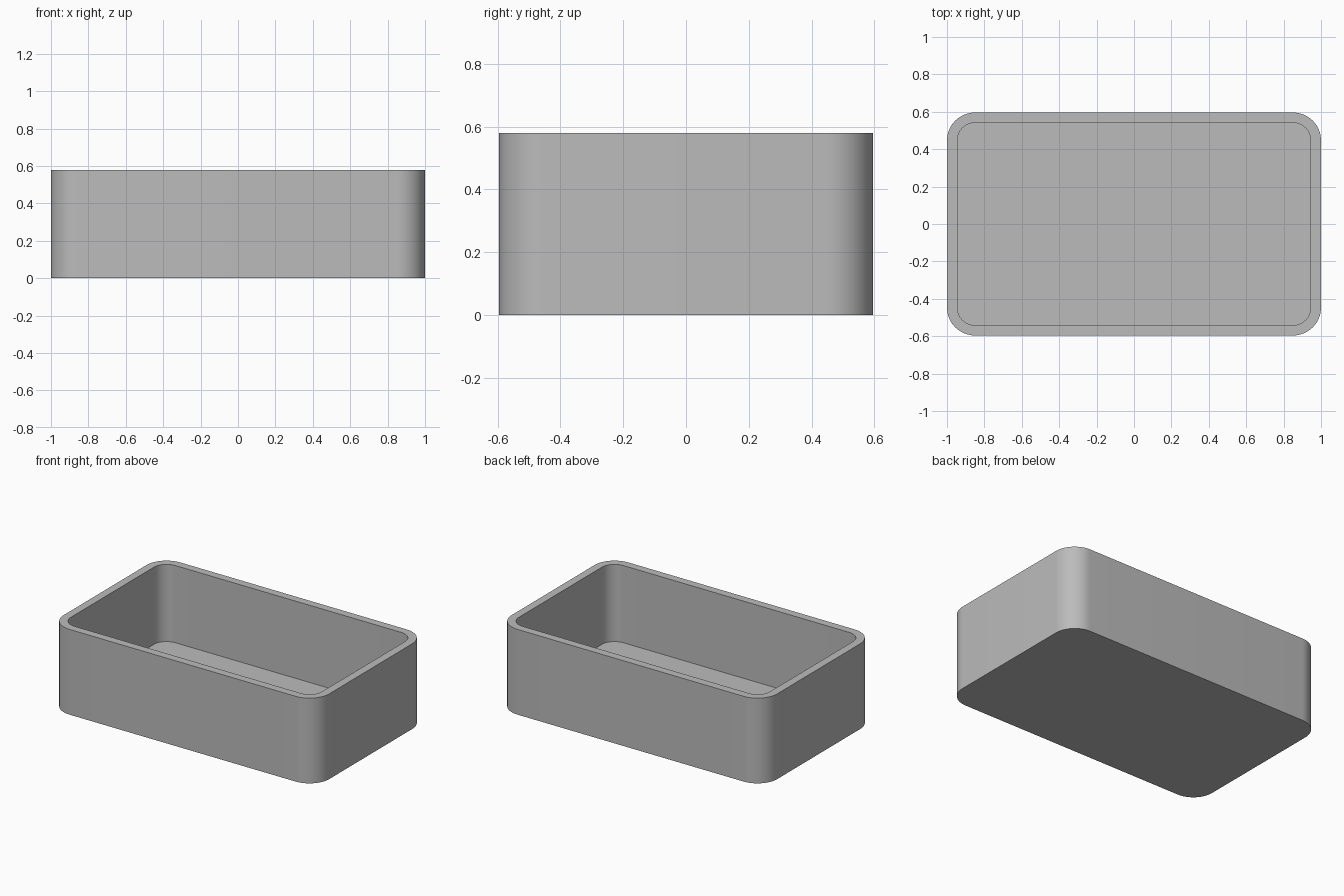
import bpy, bmesh
from math import cos, sin, pi

cube = bpy.data.objects.get("Cube")
if cube:
    bpy.data.objects.remove(cube, do_unlink=True)

HALF_X, HALF_Y, HEIGHT = 1.0, 0.596, 0.58
WALL, RADIUS, STEPS = 0.055, 0.15, 16

grey = bpy.data.materials.new("plain grey")
grey.use_nodes = True
colour = (0.5, 0.5, 0.5, 1)
grey.diffuse_color = colour
grey.node_tree.nodes["Principled BSDF"].inputs["Base Color"].default_value = colour


def rounded_ring(bm, inset, z):
    """Rounded rectangle of vertices, counter-clockwise from above."""
    r = RADIUS - inset
    cx, cy = HALF_X - RADIUS, HALF_Y - RADIUS
    ring = []
    for i, (sx, sy) in enumerate(((1, 1), (-1, 1), (-1, -1), (1, -1))):
        for k in range(STEPS + 1):
            a = (i + k / STEPS) * pi / 2
            ring.append(bm.verts.new((sx * cx + r * cos(a), sy * cy + r * sin(a), z)))
    return ring


def bridge(bm, a, b):
    for i in range(len(a)):
        j = (i + 1) % len(a)
        bm.faces.new((a[i], a[j], b[j], b[i]))


# Open tray: underside, outer wall, rim, inner wall, floor
bm = bmesh.new()
rings = [rounded_ring(bm, inset, z) for inset, z in
         ((0, 0), (0, HEIGHT), (WALL, HEIGHT), (WALL, WALL))]
bm.faces.new(reversed(rings[0]))
for lower, upper in zip(rings, rings[1:]):
    bridge(bm, lower, upper)
bm.faces.new(rings[-1])

mesh = bpy.data.meshes.new("open_tray")
bm.to_mesh(mesh)
bm.free()
mesh.materials.append(grey)
tray = bpy.data.objects.new("open_tray", mesh)
bpy.context.collection.objects.link(tray)

# Smooth corners, crisp rim and floor edges
bpy.ops.object.select_all(action='DESELECT')
tray.select_set(True)
bpy.context.view_layer.objects.active = tray
bpy.ops.object.shade_smooth_by_angle(angle=pi / 6)
